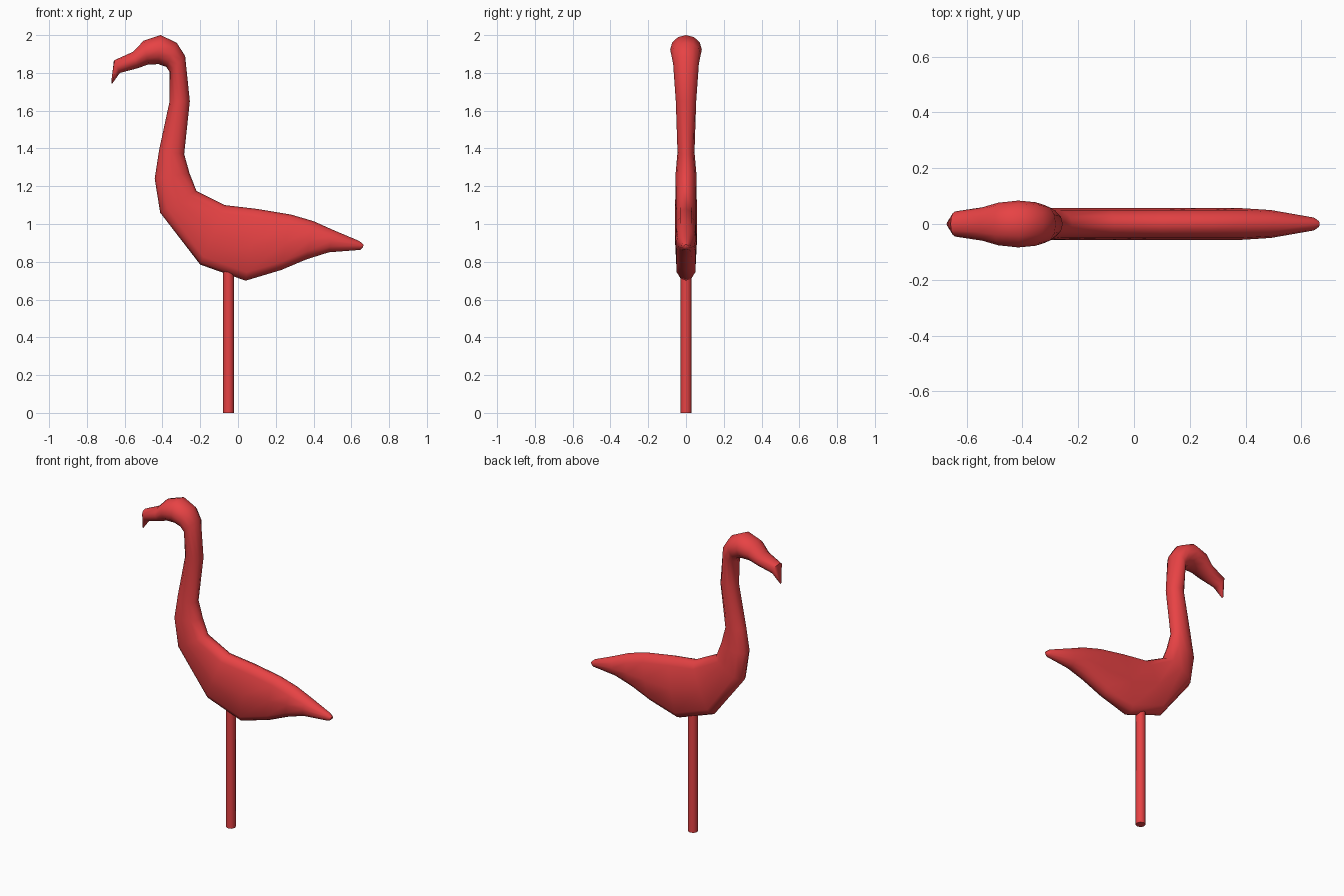
import bpy, bmesh, math
from mathutils import Vector

if "Cube" in bpy.data.objects:
    bpy.data.objects.remove(bpy.data.objects["Cube"])

red = bpy.data.materials.new("red")
red.diffuse_color = (0.8, 0.055, 0.058, 1)
red.use_nodes = True
red.node_tree.nodes["Principled BSDF"].inputs["Base Color"].default_value = red.diffuse_color


def finish(bm, name, angle):
    bmesh.ops.recalc_face_normals(bm, faces=bm.faces)
    mesh = bpy.data.meshes.new(name)
    bm.to_mesh(mesh)
    bm.free()
    obj = bpy.data.objects.new(name, mesh)
    bpy.context.collection.objects.link(obj)
    mesh.materials.append(red)
    bpy.ops.object.select_all(action='DESELECT')
    obj.select_set(True)
    bpy.context.view_layer.objects.active = obj
    bpy.ops.object.shade_smooth_by_angle(angle=math.radians(angle))
    return obj


def loft(name, sections, sides=12, cap=0.09):
    """Flat-sided ovals spanning upper to lower outline points, skinned in order."""
    bm = bmesh.new()
    rings = []
    for ux, uz, lx, lz, w in sections:
        up, low = Vector((ux, 0, uz)), Vector((lx, 0, lz))
        mid, half = (up + low) / 2, (up - low) / 2
        h = half.length
        c = min(h, cap)
        ring = []
        for i in range(sides):
            a = 2 * math.pi * i / sides
            ca = math.cos(a)
            d = ca * c
            if abs(ca) > 1e-4:
                d += math.copysign(h - c, ca)
            ring.append(bm.verts.new(mid + half * (d / h) + Vector((0, w * math.sin(a), 0))))
        rings.append(ring)
    for r, s in zip(rings, rings[1:]):
        for i in range(sides):
            j = (i + 1) % sides
            bm.faces.new((r[i], r[j], s[j], s[i]))
    bm.faces.new(rings[0])
    bm.faces.new(rings[-1])
    return finish(bm, name, 50)


# Bird: hooked beak, head, neck, body, tail (upper x z, lower x z, half width)
loft("bird_body", [
    (-0.671, 1.750, -0.667, 1.742, 0.006),
    (-0.657, 1.866, -0.625, 1.800, 0.045),
    (-0.555, 1.912, -0.530, 1.825, 0.060),
    (-0.500, 1.970, -0.475, 1.845, 0.076),
    (-0.410, 2.000, -0.420, 1.846, 0.084),
    (-0.325, 1.960, -0.380, 1.832, 0.078),
    (-0.280, 1.890, -0.362, 1.805, 0.068),
    (-0.255, 1.650, -0.362, 1.650, 0.054),
    (-0.285, 1.370, -0.418, 1.390, 0.045),
    (-0.257, 1.270, -0.441, 1.240, 0.056),
    (-0.220, 1.175, -0.412, 1.060, 0.057),
    (-0.070, 1.100, -0.200, 0.785, 0.057),
    (0.100, 1.080, 0.040, 0.700, 0.057),
    (0.280, 1.050, 0.230, 0.757, 0.057),
    (0.400, 1.015, 0.360, 0.812, 0.057),
    (0.500, 0.970, 0.480, 0.850, 0.050),
    (0.642, 0.910, 0.647, 0.863, 0.023),
    (0.664, 0.892, 0.662, 0.876, 0.010),
])

# Leg post
bm = bmesh.new()
bmesh.ops.create_cone(bm, cap_ends=True, segments=8, radius1=0.029, radius2=0.029, depth=0.77)
bmesh.ops.translate(bm, verts=bm.verts, vec=(-0.05, 0, 0.385))
finish(bm, "leg_post", 50)
